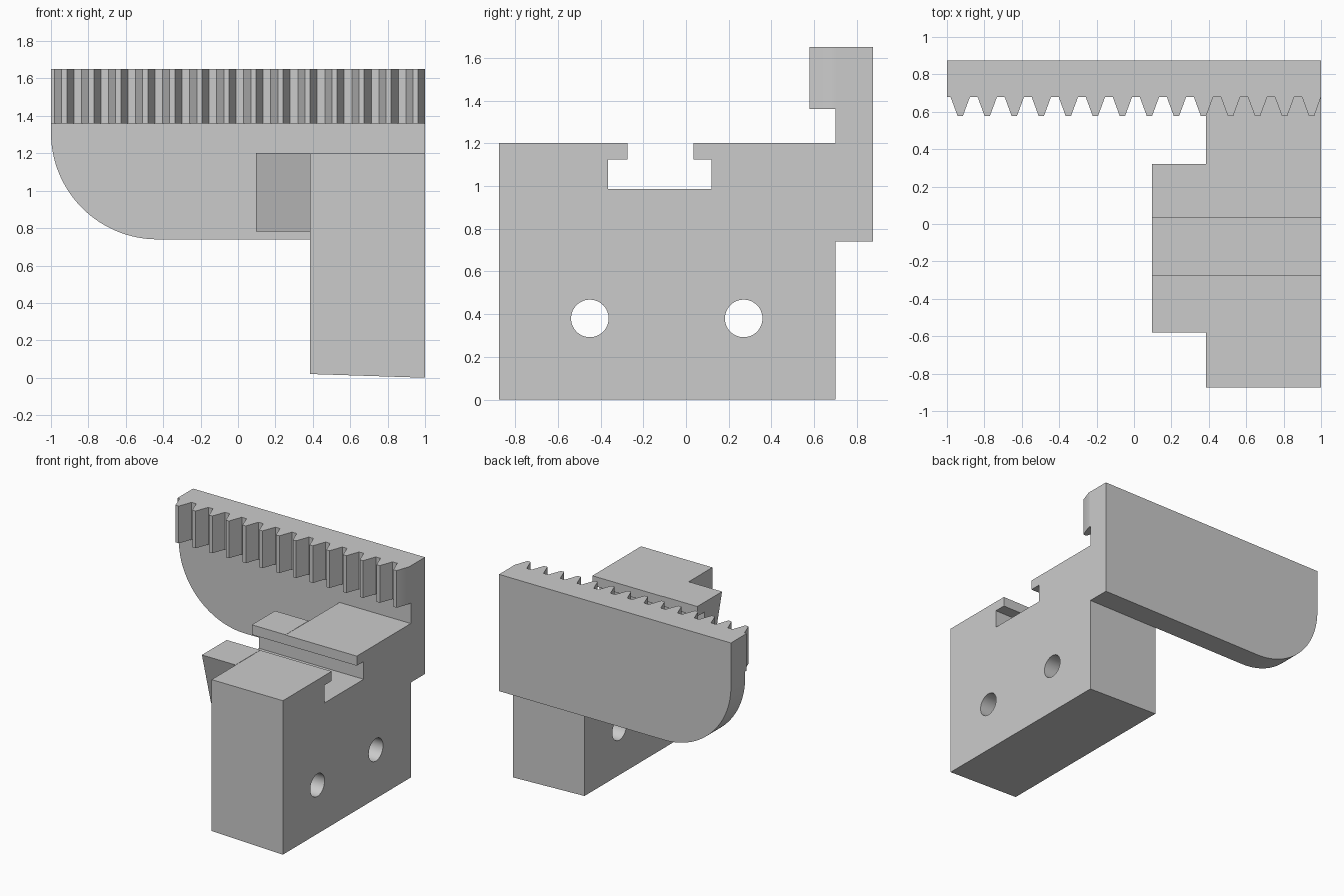
import bpy
import bmesh
import math
from mathutils import Vector

default = bpy.data.objects.get("Cube")
if default:
    bpy.data.objects.remove(default, do_unlink=True)

grey = bpy.data.materials.new("light_grey")
grey.use_nodes = True
colour = (0.6, 0.6, 0.6, 1)
grey.diffuse_color = colour
grey.node_tree.nodes["Principled BSDF"].inputs["Base Color"].default_value = colour


def extrude(name, profile, place, start, end):
    """Extrude a 2D profile; place(a, b, depth) gives the 3D position."""
    bm = bmesh.new()
    face = bm.faces.new([bm.verts.new(place(a, b, start)) for a, b in profile])
    shift = Vector(place(0, 0, end)) - Vector(place(0, 0, start))
    new = bmesh.ops.extrude_face_region(bm, geom=[face])["geom"]
    bmesh.ops.translate(bm, vec=shift, verts=[v for v in new if isinstance(v, bmesh.types.BMVert)])
    bmesh.ops.recalc_face_normals(bm, faces=bm.faces[:])
    mesh = bpy.data.meshes.new(name)
    bm.to_mesh(mesh)
    bm.free()
    mesh.materials.append(grey)
    obj = bpy.data.objects.new(name, mesh)
    bpy.context.collection.objects.link(obj)
    return obj


def activate(obj):
    bpy.ops.object.select_all(action="DESELECT")
    obj.select_set(True)
    bpy.context.view_layer.objects.active = obj


def combine(obj, other, operation):
    activate(obj)
    mod = obj.modifiers.new("boolean", "BOOLEAN")
    mod.operation = operation
    mod.solver = "EXACT"
    mod.object = other
    bpy.ops.object.modifier_apply(modifier=mod.name)
    bpy.data.objects.remove(other, do_unlink=True)


def along_x(y, z, x):
    return (x, y, z)


def along_y(x, z, y):
    return (x, y, z)


def along_z(x, y, z):
    return (x, y, z)


def slotted(front_top, back_top, front_low, back_low, low, top):
    """Side profile of a block with a T-slot in its top."""
    slot = [(0.035, top), (0.035, 1.125), (0.12, 1.125), (0.12, 0.987),
            (-0.365, 0.987), (-0.365, 1.125), (-0.275, 1.125), (-0.275, top)]
    return [(front_top, top), (front_low, low), (back_low, low), (back_top, top)] + slot


# Main block with a slightly sloping underside
INNER, OUTER, BACK = 0.385, 1.0, 0.70
block = extrude("main_block", slotted(-0.875, BACK, -0.875, BACK, 0, 1.2), along_x, INNER, OUTER)
for v in block.data.vertices:
    if v.co.z < 0.1 and v.co.x < 0.5:
        v.co.z = 0.02

# Two through holes
for y in (-0.45, 0.27):
    circle = [(y + 0.088 * math.cos(i * math.tau / 48), 0.38 + 0.088 * math.sin(i * math.tau / 48))
              for i in range(48)]
    combine(block, extrude("hole_cutter", circle, along_x, 0.2, 1.2), "DIFFERENCE")

# Side tongue with drafted ends
draft = 0.42 * math.tan(math.radians(15))
tongue = extrude("side_tongue", slotted(-0.58, 0.32, -0.58 + draft, 0.32 - draft, 0.783, 1.202),
                 along_x, 0.095, INNER)

# Back plate with one large rounded corner
R, LOW, TOP = 0.57, 0.74, 1.65
corner = [(-1 + R - R * math.cos(t), LOW + R - R * math.sin(t))
          for t in (i * math.pi / 64 for i in range(33))]
plate = extrude("rack_plate", corner + [(1, LOW), (1, TOP), (-1, TOP)], along_y, BACK, 0.875)

# Toothed bar along the top of the plate
PITCH, FLANK, TIP, ROOT_Y, TIP_Y = 0.1445, 0.038, 0.028, 0.68, 0.577
teeth = [(-1, ROOT_Y)]
for i in range(14):
    x = -0.981 + i * PITCH
    teeth += [(x, ROOT_Y), (x + FLANK, TIP_Y), (x + FLANK + TIP, TIP_Y)]
    if i < 13:
        teeth.append((x + 2 * FLANK + TIP, ROOT_Y))
teeth += [(1, ROOT_Y), (1, 0.78), (-1, 0.78)]
combine(plate, extrude("rack_teeth", teeth, along_z, 1.36, TOP), "UNION")

# Smooth the round surfaces and keep the edges sharp
for obj in (block, tongue, plate):
    activate(obj)
    bpy.ops.object.shade_smooth_by_angle(angle=math.radians(20))
